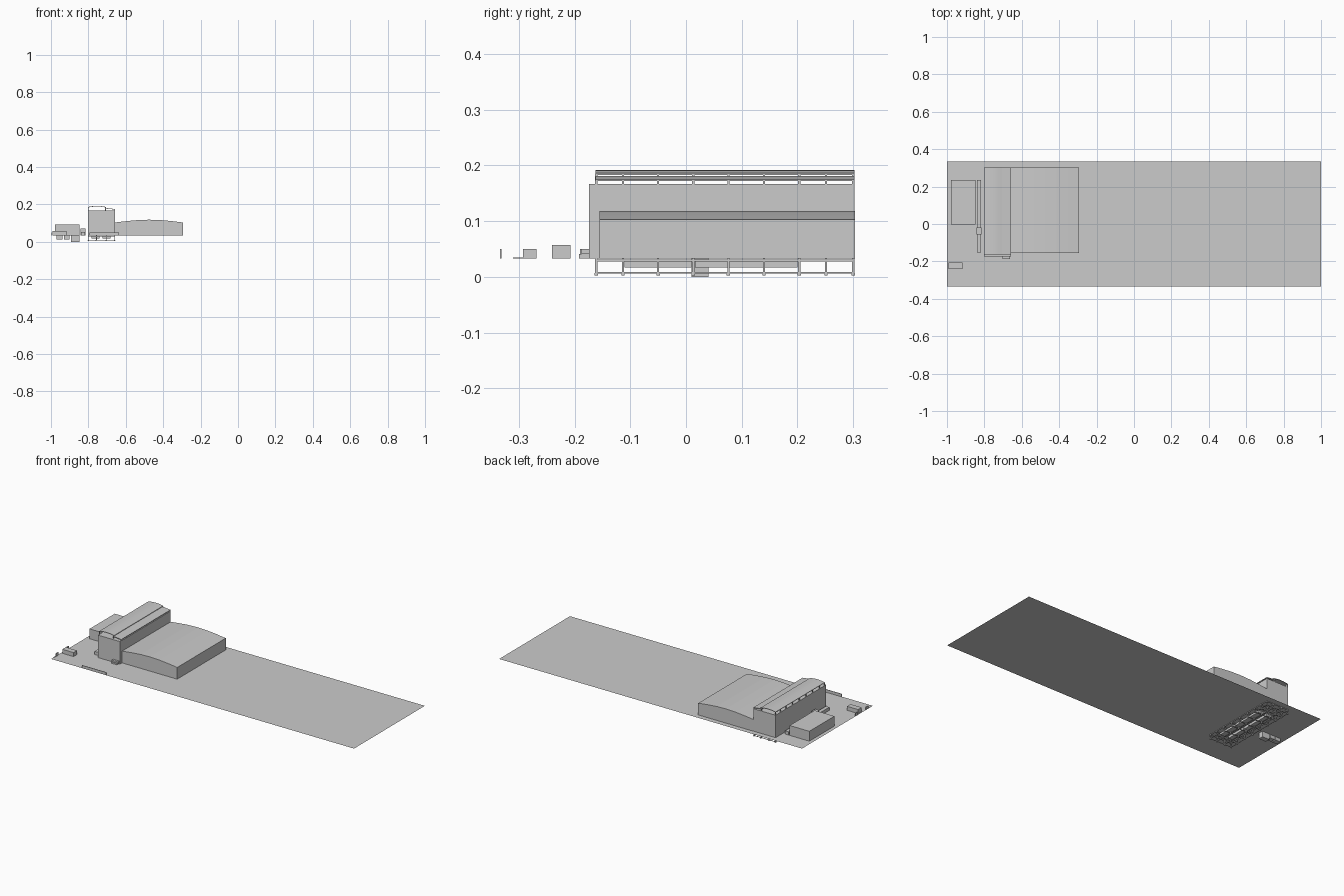
import bpy, bmesh, math

if "Cube" in bpy.data.objects:
    bpy.data.objects.remove(bpy.data.objects["Cube"])

GROUND = 0.033


def finish(name, bm):
    bmesh.ops.recalc_face_normals(bm, faces=bm.faces)
    me = bpy.data.meshes.new(name)
    bm.to_mesh(me)
    bm.free()
    ob = bpy.data.objects.new(name, me)
    bpy.context.collection.objects.link(ob)
    return ob


def boxes(name, specs):
    """Object made of boxes given as (x0, x1, y0, y1, z0, z1)."""
    bm = bmesh.new()
    for x0, x1, y0, y1, z0, z1 in specs:
        vs = bmesh.ops.create_cube(bm, size=1)["verts"]
        bmesh.ops.scale(bm, vec=(x1 - x0, y1 - y0, z1 - z0), verts=vs)
        bmesh.ops.translate(bm, vec=((x0 + x1) / 2, (y0 + y1) / 2, (z0 + z1) / 2), verts=vs)
    return finish(name, bm)


def extrude_y(name, profile, y0, y1):
    """Prism with an (x, z) outline."""
    bm = bmesh.new()
    face = bm.faces.new([bm.verts.new((x, y0, z)) for x, z in profile])
    ext = bmesh.ops.extrude_face_region(bm, geom=[face])["geom"]
    vs = [g for g in ext if isinstance(g, bmesh.types.BMVert)]
    bmesh.ops.translate(bm, vec=(0, y1 - y0, 0), verts=vs)
    return finish(name, bm)


def shell(top, t):
    return top + [(x, z - t) for x, z in reversed(top)]


# site plate
bm = bmesh.new()
bm.faces.new([bm.verts.new(c) for c in
              [(-1, -.334, GROUND), (1, -.334, GROUND), (1, .334, GROUND), (-1, .334, GROUND)]])
finish("site_plate", bm)

# tall hall and its entrance porch
TX0, TX1 = -0.803, -0.657
boxes("tall_hall", [(TX0, TX1, -.174, .302, GROUND, .167)])
boxes("entrance_porch", [(-.703, -.662, -.187, -.174, .041, .05),
                         (-.70, -.665, -.192, -.174, GROUND, .041)])

# tall hall roof: arched upper shell, lower slope, posts and rails
upper = [(TX0 + .098 * i / 8, .183 + .0085 * math.sin(math.pi * (.12 + .76 * i / 8)))
         for i in range(9)]
extrude_y("upper_roof", shell(upper, .003), -.162, .302)
lower = [(-.712, .181), (-.685, .178), (TX1, .175)]
extrude_y("lower_roof", shell(lower, .003), -.162, .302)

BAYS = [-.161, -.113, -.05, .013, .076, .14, .203, .251, .30]
posts = []
for y in BAYS:
    a, b = y - .002, y + .002
    posts += [(TX0, TX0 + .004, a, b, .167, .184),
              (-.711, -.707, a, b, .167, .186),
              (TX1 - .004, TX1, a, b, .167, .173)]
boxes("roof_posts", posts)

# low hall with a shallow arched roof
LX0, LX1 = TX1, -.293
low = [(LX0, GROUND)]
for i in range(7):
    t = i / 6
    low.append((LX0 + (LX1 - LX0) * t, .103 + .015 * math.sin(math.pi * t)))
low.append((LX1, GROUND))
extrude_y("low_hall", low, -.155, .303)

# annex beside the tall hall, with the narrow gallery between
boxes("annex", [(-.978, -.848, -.003, .234, GROUND, .092)])
boxes("gallery", [(-.84, -.818, -.152, .234, GROUND, .052)])
boxes("gallery_tower", [(-.841, -.815, -.055, -.018, GROUND, .071)])

# gatehouse, boundary walls and low kerb
boxes("gatehouse", [(-.992, -.918, -.24, -.207, GROUND, .057)])
boxes("side_wall", [(-1, -.996, -.292, -.268, GROUND, .05),
                    (-1, -.996, -.19, -.172, GROUND, .05)])
boxes("side_kerb", [(-1, -.996, -.31, -.268, GROUND, .035)])
boxes("front_wall", [(-.795, -.637, -.334, -.331, GROUND, .05)])

# basement frame below the tall hall
frame = []
COLS = [TX0 + .002, -.757, -.704, TX1 - .002]
for y in BAYS:
    for x in COLS:
        frame.append((x - .002, x + .002, y - .002, y + .002, .005, GROUND))
        frame.append((x - .004, x + .004, y - .003, y + .003, .003, .007))
    frame.append((TX0, TX1, y - .0015, y + .0015, .006, .0085))
    frame.append((TX0, TX1, y - .0015, y + .0015, .028, .0315))
for x in COLS:
    frame.append((x - .0015, x + .0015, BAYS[0], BAYS[-1], .006, .0085))
    frame.append((x - .0015, x + .0015, BAYS[0], BAYS[-1], .028, .0315))
boxes("basement_frame", frame)

# storage tanks hung under the floor in two rows
boxes("basement_tanks", [(x, x + .042, y + .003, y2 - .003, .017, .031)
                         for x in (-.783, -.725)
                         for y, y2 in ((-.113, .013), (.013, .203))])

# pits below the annex
boxes("annex_pits", [(-.97, -.937, .01, .04, .013, GROUND),
                     (-.931, -.90, .01, .04, .013, GROUND),
                     (-.894, -.847, .01, .04, 0, GROUND)])
